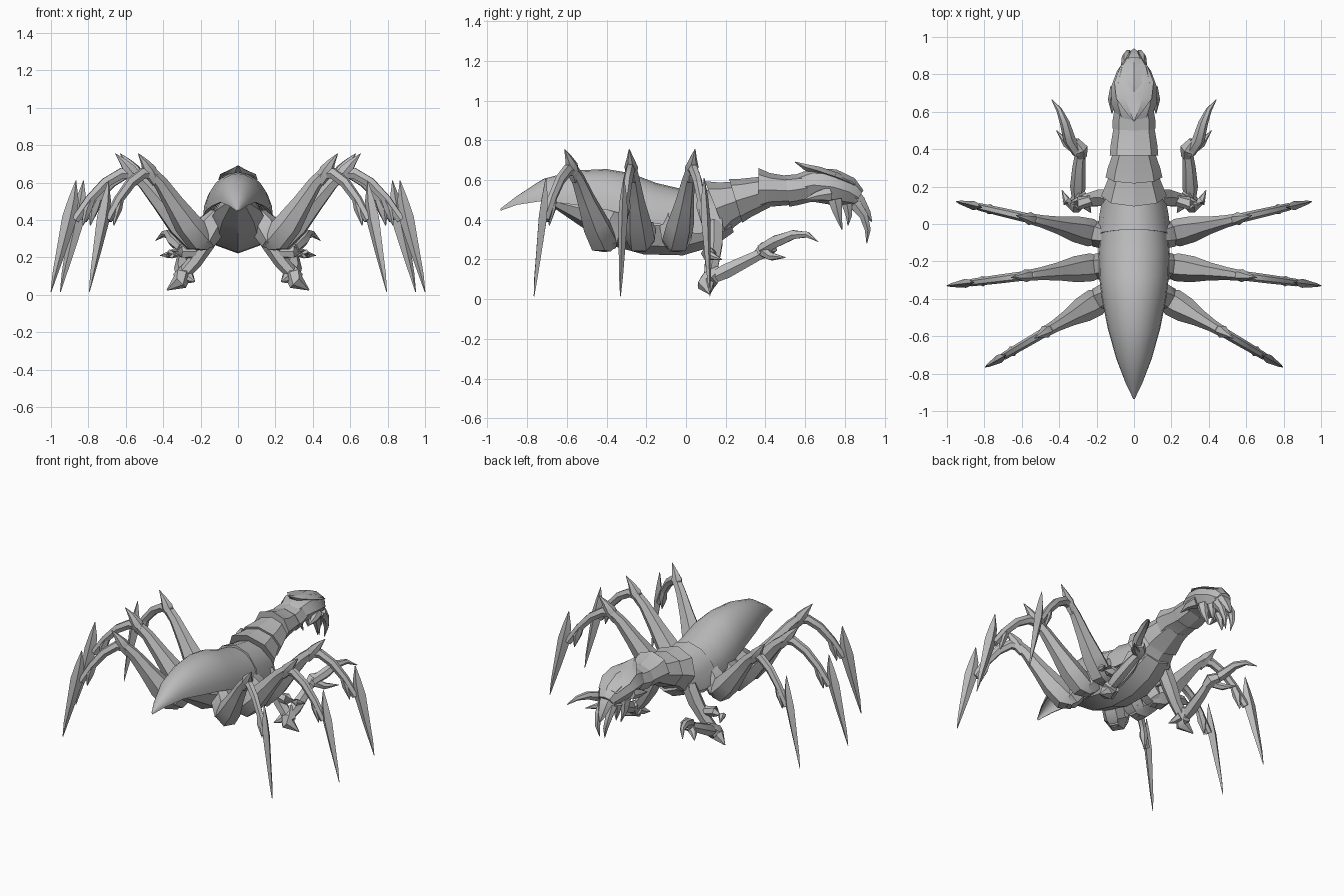
import bpy, bmesh
from math import sin, cos, pi, radians
from mathutils import Vector

if "Cube" in bpy.data.objects:
    bpy.data.objects.remove(bpy.data.objects["Cube"])

mat = bpy.data.materials.new("chitin grey")
mat.use_nodes = True
GREY = (0.5, 0.5, 0.5, 1)
mat.diffuse_color = GREY
mat.node_tree.nodes["Principled BSDF"].inputs["Base Color"].default_value = GREY
X = Vector((1, 0, 0))


def skin(name, rings, mirror=False, angle=35):
    """Join closed rings of points into a capped solid."""
    bm = bmesh.new()
    loops = [[bm.verts.new(p) for p in ring] for ring in rings]
    n = len(loops[0])
    for a, b in zip(loops, loops[1:]):
        for i in range(n):
            j = (i + 1) % n
            bm.faces.new((a[i], a[j], b[j], b[i]))
    bm.faces.new(loops[0][::-1])
    bm.faces.new(loops[-1])
    bmesh.ops.recalc_face_normals(bm, faces=bm.faces)
    me = bpy.data.meshes.new(name)
    bm.to_mesh(me)
    bm.free()
    me.materials.append(mat)
    me.polygons.foreach_set("use_smooth", [True] * len(me.polygons))
    me.set_sharp_from_angle(angle=radians(angle))
    ob = bpy.data.objects.new(name, me)
    bpy.context.collection.objects.link(ob)
    if mirror:
        ob.modifiers.new("mirror", "MIRROR").use_mirror_merge = False
    return ob


def tube(name, path, radii, normal=X, sides=8, mirror=False, angle=35):
    """Loft along a path; radii are (across, in plane) pairs."""
    pts = [Vector(p) for p in path]
    rings = []
    for i, p in enumerate(pts):
        t = (pts[min(i + 1, len(pts) - 1)] - pts[max(i - 1, 0)]).normalized()
        side = (normal - t * normal.dot(t)).normalized()
        up = side.cross(t)
        a, b = radii[i]
        rings.append([p + side * a * cos(2 * pi * k / sides)
                      + up * b * sin(2 * pi * k / sides) for k in range(sides)])
    return skin(name, rings, mirror, angle)


def spine_tube(name, rows, **kw):
    """Tube on the centre line from rows of y, z, half width, half height."""
    return tube(name, [(0, r[0], r[1]) for r in rows], [r[2:] for r in rows], **kw)


def limb(name, rows, normal=X, sides=6, **kw):
    """Mirrored tube from rows of x, y, z, radius."""
    return tube(name, [r[:3] for r in rows], [(r[3], r[3]) for r in rows],
                normal, sides, mirror=True, **kw)


def arch(name, rows, steps=12, inner=0.9, sweep=0.0):
    """Curved back plate from rows of y, half width, edge z, top z."""
    rings = []
    for i, (y, w, e, t) in enumerate(rows):
        ang = [pi * k / steps for k in range(steps + 1)]
        s = sweep if i == 0 else 0
        outer = [(w * cos(a), y + s * sin(a), e + (t - e) * sin(a)) for a in ang]
        under = [(inner * w * cos(a), y + s * sin(a), e + inner * (t - e) * sin(a))
                 for a in reversed(ang)]
        rings.append(outer + under)
    return skin(name, rings, angle=40)


# Abdomen shell and the back plate ahead of it
arch("abdomen_shell", [
    (-.935, .004, .445, .455), (-.85, .045, .475, .52), (-.72, .095, .495, .605),
    (-.56, .14, .475, .648), (-.4, .172, .45, .655), (-.28, .187, .42, .635),
    (-.15, .19, .38, .585), (.0, .18, .36, .55)])
arch("thorax_plate", [(-.06, .197, .35, .575), (.05, .185, .33, .56),
                      (.18, .16, .34, .54)], steps=6, sweep=.03)

# Belly under the shell
spine_tube("belly", [
    (-.66, .49, .06, .03), (-.5, .45, .12, .09), (-.36, .4, .15, .13),
    (-.2, .37, .165, .145), (-.03, .37, .17, .15), (.1, .4, .15, .14),
    (.2, .44, .12, .11)], angle=25)

# Overlapping neck collars, flared at the rear
collars = [
    ((.15, .455, .175, .15), (.2, .475, .155, .12), (.29, .505, .12, .09)),
    ((.25, .495, .152, .115), (.3, .51, .14, .1), (.4, .54, .105, .08)),
    ((.365, .55, .13, .11), (.42, .55, .125, .085), (.54, .545, .105, .07)),
    ((.51, .545, .115, .08), (.55, .55, .115, .078), (.64, .565, .1, .07)),
]
for i, rows in enumerate(collars):
    spine_tube(f"neck_collar_{i + 1}", rows, angle=25)

# Head with crest and beak
spine_tube("head", [(.57, .56, .09, .07), (.64, .575, .122, .085), (.74, .565, .12, .09),
                    (.82, .54, .09, .075), (.87, .51, .055, .045)], angle=30)
spine_tube("head_crest", [(.85, .575, .07, .015), (.76, .615, .105, .025),
                          (.67, .645, .095, .025), (.6, .665, .045, .018),
                          (.55, .69, .003, .003)], sides=6, angle=25)
spine_tube("upper_beak", [(.83, .535, .07, .045), (.87, .49, .055, .04),
                          (.91, .43, .03, .025), (.935, .39, .003, .003)], sides=6)
limb("mandible", [(.035, .85, .48, .035), (.04, .895, .42, .025),
                  (.03, .915, .35, .017), (.02, .91, .28, .002)])
limb("jaw_fang", [(.065, .75, .5, .04), (.07, .765, .43, .025), (.055, .785, .35, .002)])
limb("small_fang", [(.05, .81, .48, .03), (.05, .82, .42, .018), (.04, .815, .37, .002)])
limb("cheek_spine", [(.09, .72, .53, .04), (.115, .66, .52, .025), (.118, .59, .5, .002)])

# Walking legs: shared profiles of reach fraction, height, width, depth
LEG = {
    "coxa": [(-.06, .42, .05, .06), (.01, .36, .07, .08), (.07, .29, .07, .065),
             (.11, .255, .03, .03)],
    "thigh": [(.03, .28, .05, .05), (.1, .3, .075, .08), (.2, .38, .07, .075),
              (.31, .49, .048, .055), (.42, .6, .034, .04), (.51, .665, .028, .03)],
    "knee_spike": [(.45, .6, .02, .03), (.51, .665, .035, .04), (.55, .71, .018, .022),
                   (.6, .755, .002, .002)],
    "shin": [(.46, .645, .025, .03), (.56, .65, .025, .032), (.66, .6, .024, .03),
             (.76, .51, .022, .027), (.85, .4, .02, .025)],
    "ankle_barb": [(.74, .53, .015, .02), (.78, .46, .028, .032), (.8, .37, .002, .002)],
    "blade": [(.845, .61, .002, .002), (.86, .51, .018, .028), (.885, .41, .024, .04),
              (.935, .24, .016, .026), (.975, .11, .01, .014), (1, .015, .002, .002)],
}
legs = {"front": ((.15, -.065), (.95, .12)),
        "middle": ((.14, -.22), (1.0, -.33)),
        "rear": ((.14, -.38), (.795, -.765))}
for where, (root, tip) in legs.items():
    root, tip = Vector((*root, 0)), Vector((*tip, 0))
    across = (tip - root).cross(Vector((0, 0, 1))).normalized()
    for part, rows in LEG.items():
        path = [root.lerp(tip, r[0]) + Vector((0, 0, r[1])) for r in rows] if rows[0][0] >= 0 else \
            [root + (tip - root) * r[0] + Vector((0, 0, r[1])) for r in rows]
        tube(f"{where}_leg_{part}", path, [r[2:] for r in rows], across,
             sides=4 if part == "blade" else 6, mirror=True)

# Grasping arms folded below the neck
limb("arm_upper", [(.12, .14, .38, .05), (.17, .14, .28, .05), (.23, .13, .18, .04),
                   (.3, .12, .1, .035)])
limb("arm_elbow", [(.28, .17, .15, .025), (.3, .12, .1, .05), (.31, .1, .07, .045),
                   (.38, .12, .025, .003)])
limb("arm_elbow_spur", [(.27, .13, .1, .035), (.25, .09, .08, .02), (.23, .06, .07, .002)])
limb("arm_shoulder_spur", [(.2, .13, .22, .03), (.3, .11, .23, .035), (.36, .12, .22, .025),
                           (.385, .18, .2, .002)])
limb("forearm", [(.3, .12, .1, .03), (.3, .2, .14, .042), (.295, .3, .19, .035),
                 (.285, .39, .235, .028)])
limb("wrist", [(.28, .36, .22, .03), (.29, .4, .25, .045), (.32, .44, .265, .03)])
limb("arm_claw", [(.3, .38, .25, .03), (.345, .45, .29, .034), (.37, .54, .325, .026),
                  (.4, .61, .325, .016), (.44, .665, .29, .002)])
limb("arm_thumb", [(.3, .39, .24, .03), (.36, .43, .215, .022), (.415, .5, .21, .002)])
